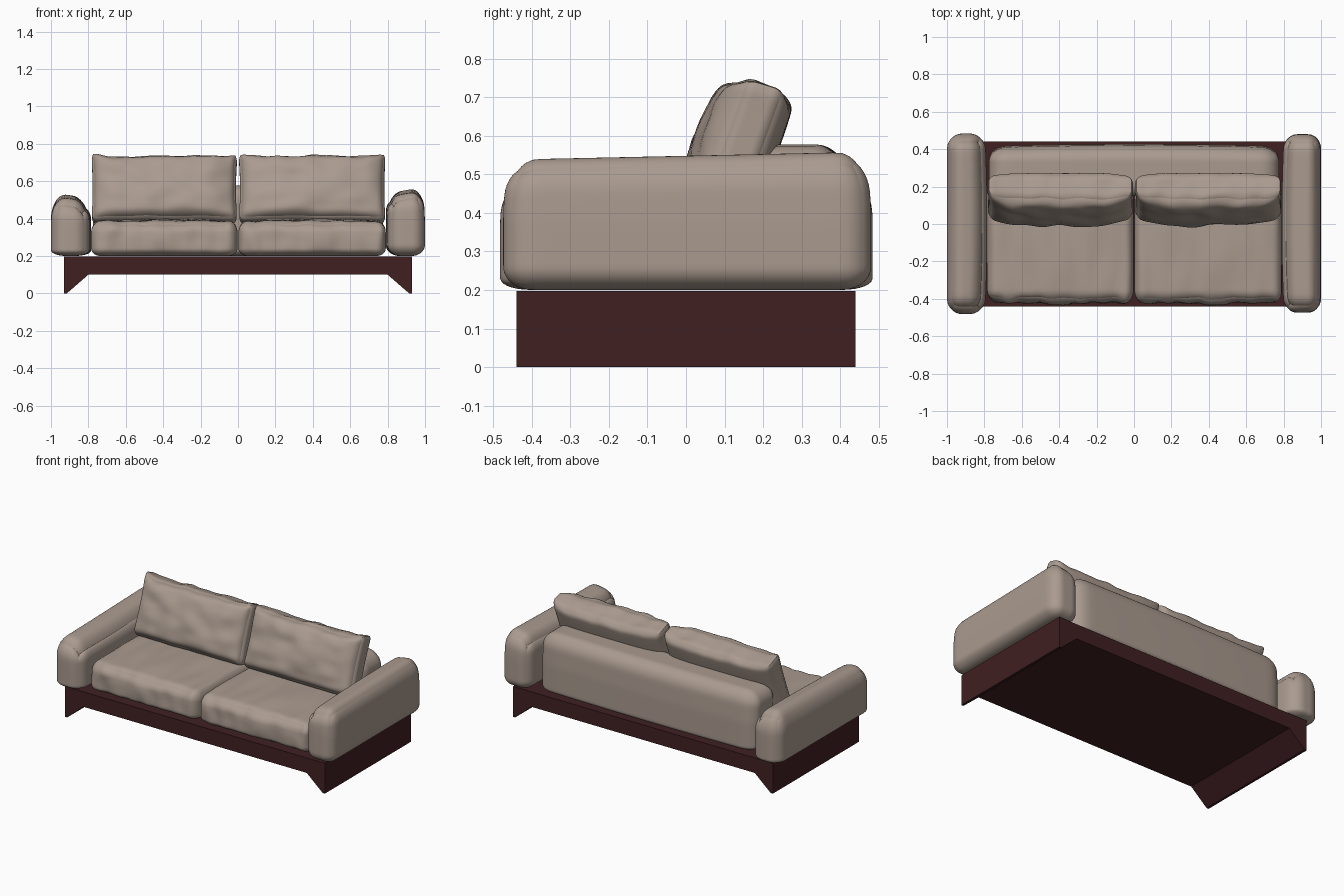
import bpy, bmesh, math
from mathutils import Vector, Matrix, noise

if "Cube" in bpy.data.objects:
    bpy.data.objects.remove(bpy.data.objects["Cube"], do_unlink=True)


def material(name, rgb):
    m = bpy.data.materials.new(name)
    m.use_nodes = True
    m.diffuse_color = (*rgb, 1)
    m.node_tree.nodes["Principled BSDF"].inputs["Base Color"].default_value = (*rgb, 1)
    return m


fabric = material("taupe fabric", (0.40, 0.325, 0.275))
wood = material("dark red wood", (0.052, 0.014, 0.016))


def finish(name, bm, mat, smooth):
    bmesh.ops.recalc_face_normals(bm, faces=bm.faces)
    me = bpy.data.meshes.new(name)
    bm.to_mesh(me)
    bm.free()
    me.materials.append(mat)
    ob = bpy.data.objects.new(name, me)
    bpy.context.collection.objects.link(ob)
    if smooth:
        me.shade_smooth()
    return ob


def soft_box(name, low, high, radius, bottom_radius, shape=None, cuts=30):
    """Rounded box; shape(u, p) moves point p, u being its place from -1 to 1."""
    low, high = Vector(low), Vector(high)
    mid, half = (low + high) / 2, (high - low) / 2
    bm = bmesh.new()
    bmesh.ops.create_cube(bm, size=2)
    bmesh.ops.subdivide_edges(bm, edges=bm.edges[:], cuts=cuts, use_grid_fill=True)
    for v in bm.verts:
        # crowd the grid towards the edges so the rounding stays smooth
        u = Vector([math.sin(c * math.pi / 2) for c in v.co])
        r = Vector(radius)
        if u.z < 0:
            r.z = bottom_radius
        p = Vector([a * b for a, b in zip(u, half)])
        core = Vector([max(-h + q, min(h - q, a)) for a, h, q in zip(p, half, r)])
        d = Vector([(a - c) / q for a, c, q in zip(p, core, r)])
        d.normalize()
        p = core + Vector([a * q for a, q in zip(d, r)])
        v.co = (shape(u, p) if shape else p) + mid
    return finish(name, bm, fabric, True)


def bump(a):
    return 1 - a * a


def wrinkle(p, seed, sx, sy, sz):
    return noise.noise(Vector((p.x * sx + seed, p.y * sy, p.z * sz)))


# Plinth: flat deck with wedge-shaped end legs
profile = [(-.93, 0), (-.93, .197), (.93, .197), (.93, 0), (.915, 0),
           (.8, .1), (-.8, .1), (-.915, 0)]
bm = bmesh.new()
face = bm.faces.new([bm.verts.new((x, -.44, z)) for x, z in profile])
ext = bmesh.ops.extrude_face_region(bm, geom=[face])
bmesh.ops.translate(bm, vec=(0, .88, 0),
                    verts=[g for g in ext["geom"] if isinstance(g, bmesh.types.BMVert)])
finish("wooden_base", bm, wood, False)


# Arms: loaf-shaped bolsters, the left one a little taller
def arm_shape(side, lean):
    def shape(u, p):
        inner = (1 - side * u.x) / 2
        up = max(0, u.z)
        p.z -= .035 * up * inner ** 2
        p.z += .01 * up * u.y
        p.y *= 1 - .035 * up ** 2
        p.x += side * lean * up * (1 - inner) + side * .012 * inner * u.y ** 2
        return p
    return shape


soft_box("right_arm", (-1, -.482, .2), (-.785, .484, .525), (.09, .08, .13), .03,
         arm_shape(-1, 0))
soft_box("left_arm", (.79, -.474, .2), (1, .48, .552), (.075, .075, .1), .06,
         arm_shape(1, -.008))

# Back bolster
def back_shape(u, p):
    p.y += .012 * u.y * bump(u.x) - .012 * max(0, u.z)
    return p


soft_box("back_bolster", (-.775, .17, .2), (.775, .415, .577), (.1, .07, .09), .03, back_shape)


# Seat cushions: puffy, with creased fronts
def seat_shape(seed):
    def shape(u, p):
        puff = bump(u.x) * bump(u.y)
        p.z += max(0, u.z) * (.012 * puff + .008 * wrinkle(p, seed, 14, 4, 2))
        if u.y < 0:
            p.y -= u.y ** 4 * (.012 * bump(u.z) * bump(u.x)
                               + .014 * wrinkle(p, seed, 16, 2, 8))
        return p
    return shape


# Back pillows: leaning, bulging forward, with pointed top corners
lean = Matrix.Rotation(math.radians(-20), 3, "X")


def pillow_shape(seed):
    def shape(u, p):
        puff = bump(u.x ** 2) * bump(u.z ** 2)
        p.y *= 1 - .3 * u.x ** 6
        if u.y < 0:
            p.y -= .04 * puff + .014 * wrinkle(p, seed, 9, 3, 12) * bump(u.x ** 4)
        else:
            p.y += .008 * puff
        p.z += max(0, u.z) * (.022 * abs(u.x) ** 10 + .01 * wrinkle(p, seed, 12, 10, 3))
        p.x += u.x * .008 * u.z ** 2
        return lean @ p
    return shape


for name, x0, x1, seed in (("right", -.785, -.003, 3.3), ("left", .003, .79, 8.7)):
    soft_box(name + "_seat_cushion", (x0, -.415, .2), (x1, .22, .385),
             (.05, .06, .06), .04, seat_shape(seed), 40)
    soft_box(name + "_back_pillow", (x0 + .008, .058, .367), (x1 - .008, .222, .733),
             (.035, .05, .04), .05, pillow_shape(seed), 40)
